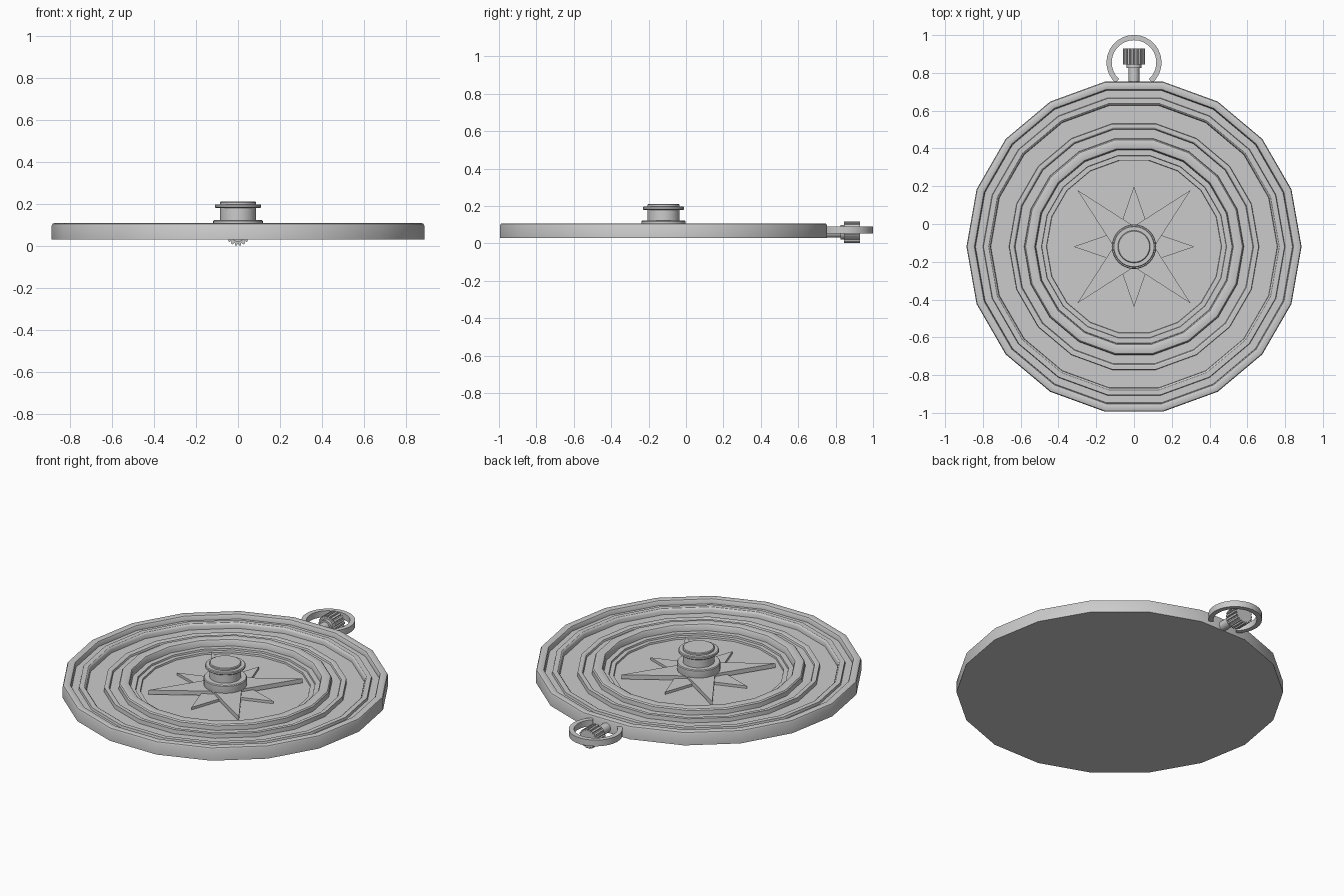
import bpy, bmesh
from math import sin, cos, pi, radians
from mathutils import Matrix

if "Cube" in bpy.data.objects:
    bpy.data.objects.remove(bpy.data.objects["Cube"])

CY = -0.12  # centre of the case in y


def finish(name, bm, smooth=30):
    bmesh.ops.recalc_face_normals(bm, faces=bm.faces)
    me = bpy.data.meshes.new(name)
    bm.to_mesh(me)
    bm.free()
    ob = bpy.data.objects.new(name, me)
    bpy.context.collection.objects.link(ob)
    bpy.ops.object.select_all(action='DESELECT')
    ob.select_set(True)
    bpy.context.view_layer.objects.active = ob
    if smooth:
        bpy.ops.object.shade_smooth_by_angle(angle=radians(smooth))
    return ob


def lathe(name, profile, sides, matrix):
    """Spin (radius, height) points round z and cap both ends."""
    bm = bmesh.new()
    rings = [[bm.verts.new((r * cos(2 * pi * i / sides), r * sin(2 * pi * i / sides), z))
              for i in range(sides)] for r, z in profile]
    for a, b in zip(rings, rings[1:]):
        for i in range(sides):
            j = (i + 1) % sides
            bm.faces.new((a[i], a[j], b[j], b[i]))
    bm.faces.new(rings[0])
    bm.faces.new(rings[-1])
    bm.transform(matrix)
    return finish(name, bm)


def prism(name, points, z0, z1, matrix):
    """Extrude a flat outline from z0 to z1."""
    bm = bmesh.new()
    lo = [bm.verts.new((x, y, z0)) for x, y in points]
    hi = [bm.verts.new((x, y, z1)) for x, y in points]
    bm.faces.new(lo)
    bm.faces.new(hi)
    for i in range(len(points)):
        j = (i + 1) % len(points)
        bm.faces.new((lo[i], lo[j], hi[j], hi[i]))
    bm.transform(matrix)
    return finish(name, bm, 20)


def star(tip, valley, start):
    return [((valley if i % 2 else tip) * cos(start + i * pi / 4),
             (valley if i % 2 else tip) * sin(start + i * pi / 4)) for i in range(8)]


centre = Matrix.Translation((0, CY, 0))

# Eighteen-sided case with stepped, rounded rings
lathe("case", [
    (0.887, 0.03), (0.887, 0.097), (0.883, 0.105), (0.874, 0.108),
    (0.852, 0.108), (0.845, 0.105), (0.841, 0.098), (0.839, 0.078),
    (0.800, 0.078), (0.797, 0.092), (0.770, 0.092), (0.764, 0.088), (0.760, 0.08), (0.758, 0.06),
    (0.662, 0.06), (0.660, 0.084), (0.640, 0.084), (0.633, 0.08), (0.629, 0.07),
    (0.582, 0.07), (0.580, 0.096), (0.574, 0.103), (0.566, 0.105),
    (0.534, 0.105), (0.526, 0.102), (0.521, 0.094), (0.519, 0.065),
    (0.490, 0.065), (0.488, 0.055), (0.464, 0.055), (0.462, 0.045)], 18, centre)

# Compass star: short points below, long diagonal points above
prism("short_star", star(0.32, 0.116, 0), 0.043, 0.060, centre)
prism("long_star", star(0.425, 0.108, pi / 4), 0.050, 0.076, centre)

# Centre hub with two flanges
lathe("hub", [
    (0.115, 0.07), (0.118, 0.085), (0.118, 0.118), (0.114, 0.123), (0.086, 0.123),
    (0.086, 0.180), (0.106, 0.180), (0.110, 0.184), (0.110, 0.194), (0.106, 0.198),
    (0.086, 0.198), (0.086, 0.207), (0.082, 0.211)], 32, centre)

# Crown stem and collar, lying along +y
along_y = Matrix.Rotation(-pi / 2, 4, 'X')
crown = Matrix.Translation((0, 0, 0.059)) @ along_y
lathe("crown_stem", [(0.028, 0.74), (0.028, 0.826), (0.039, 0.826), (0.039, 0.85)], 20, crown)

# Toothed crown knob
teeth = 18
gear = []
for i in range(teeth):
    for f, r in ((-0.27, 0.058), (0.27, 0.058), (0.36, 0.049), (0.64, 0.049)):
        a = 2 * pi * (i + f) / teeth
        gear.append((r * cos(a), r * sin(a)))
prism("crown_knob", gear, 0.845, 0.93, crown)

# Hanging ring, open where it meets the case
steps = 22
a0, a1 = radians(-48), radians(228)
angles = [a0 + (a1 - a0) * i / steps for i in range(steps + 1)]
arc = [(0.146 * cos(a), 0.146 * sin(a)) for a in angles]
arc += [(0.118 * cos(a), 0.118 * sin(a)) for a in reversed(angles)]
prism("hanging_ring", arc, 0.053, 0.090, Matrix.Translation((0, 0.855, 0)))
